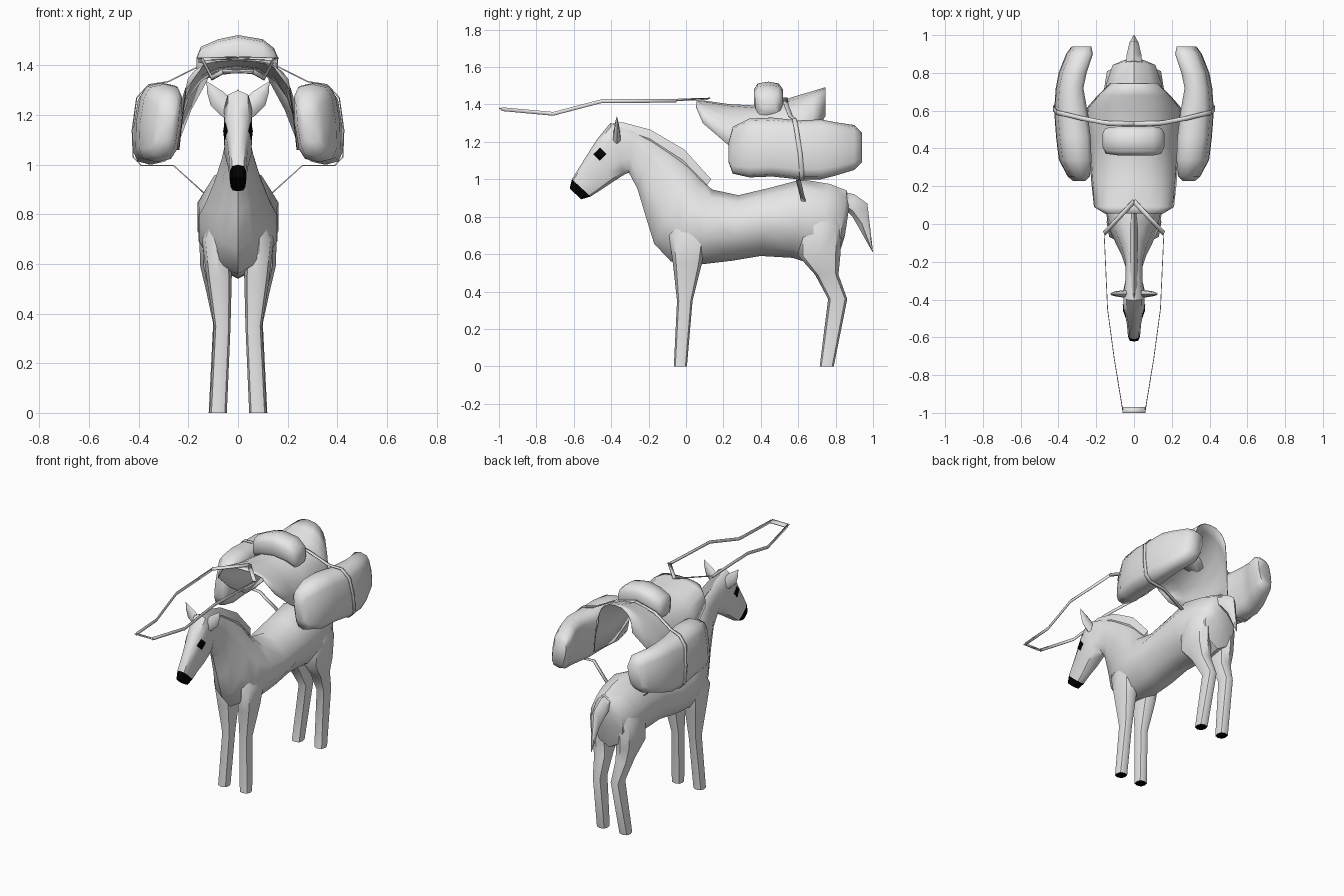
import bpy, bmesh, math
from mathutils import Vector as V


def material(name, value):
    m = bpy.data.materials.new(name)
    m.diffuse_color = (value, value, value, 1)
    return m


GREY = material("light_grey", 0.8)
BLACK = material("black", 0.0)


def finish(name, bm, mirror=False, thickness=0, angle=50):
    bmesh.ops.recalc_face_normals(bm, faces=bm.faces)
    me = bpy.data.meshes.new(name)
    bm.to_mesh(me)
    bm.free()
    me.materials.append(GREY)
    me.materials.append(BLACK)
    me.shade_smooth()
    me.set_sharp_from_angle(angle=math.radians(angle))
    ob = bpy.data.objects.new(name, me)
    bpy.context.collection.objects.link(ob)
    if thickness:
        mod = ob.modifiers.new("thickness", 'SOLIDIFY')
        mod.thickness = thickness
        mod.offset = 0
    if mirror:
        ob.modifiers.new("mirror", 'MIRROR').use_mirror_merge = False
    return ob


def power(v, e):
    return math.copysign(abs(v) ** e, v)


def ring(a, b, side, e=0.85, n=10):
    """Rounded section spanning points a to b, with half width vector side."""
    a, b, side = V(a), V(b), V(side)
    mid, up = (a + b) / 2, (a - b) / 2
    angles = [2 * math.pi * i / n + math.pi / 2 for i in range(n)]
    return [mid + up * power(math.sin(t), e) + side * power(math.cos(t), e) for t in angles]


def loft(name, rings, closed=True, paint=None, **kw):
    bm = bmesh.new()
    rows = [[bm.verts.new(p) for p in r] for r in rings]
    n = len(rows[0])
    for r, s in zip(rows, rows[1:]):
        for i in range(n if closed else n - 1):
            j = (i + 1) % n
            bm.faces.new((r[i], r[j], s[j], s[i]))
    if closed:
        bm.faces.new(rows[0])
        bm.faces.new(rows[-1])
    if paint:
        for f in bm.faces:
            f.material_index = int(paint(f.calc_center_median()))
    return finish(name, bm, **kw)


def ribbon(name, points, width, **kw):
    """Flat band along points, widened along the width vector."""
    w = V(width) / 2
    return loft(name, [[V(p) - w, V(p) + w] for p in points], closed=False, **kw)


def spine(rows, e=0.85, n=10):
    """Sections from (top y, top z, bottom y, bottom z, half width)."""
    return [ring((0, a, b), (0, c, d), (w, 0, 0), e, n) for a, b, c, d, w in rows]


# Body, neck and head in one skin, with a dark muzzle
trunk = spine([
    (.875, .87, .85, .70, .06), (.86, .94, .81, .57, .12),
    (.77, .975, .69, .54, .155), (.62, 1.0, .57, .58, .172),
    (.45, .955, .40, .59, .165), (.28, .915, .25, .565, .168),
    (.14, .945, .08, .545, .165), (.08, 1.0, -.08, .56, .14)], 1.1)
neck = spine([
    (.02, 1.07, -.17, .655, .10), (-.07, 1.14, -.215, .80, .068),
    (-.17, 1.21, -.26, .95, .046), (-.28, 1.27, -.305, 1.035, .046)], .95)
head = spine([
    (-.405, 1.30, -.33, 1.025, .058), (-.475, 1.215, -.40, .98, .056),
    (-.545, 1.105, -.46, .94, .040), (-.61, 1.0, -.51, .908, .034),
    (-.622, .95, -.56, .893, .03)], .65)
body = loft("body", trunk + neck + head,
            paint=lambda c: c.y < -.5 and c.z < 1.0 - .9 * (c.y + .61))

# Mane and tail
loft("mane", spine([
    (-.39, 1.30, -.37, 1.24, .012), (-.34, 1.305, -.31, 1.22, .02),
    (-.19, 1.265, -.20, 1.17, .02), (-.01, 1.16, -.03, 1.05, .02),
    (.135, 1.0, .09, .94, .012)], 1, 4), angle=30)
loft("tail", spine([
    (.85, .93, .85, .84, .05), (.90, .92, .89, .80, .045),
    (.97, .87, .93, .73, .028), (1.0, .61, .995, .615, .003)], 1, 6))


# Legs: rows of (z, back y, front y, inner x, outer x), with dark soles
def leg(name, rows):
    rings = [ring(((i + o) / 2, y1, z), ((i + o) / 2, y0, z), ((o - i) / 2, 0, 0), .75, 8)
             for z, y0, y1, i, o in rows]
    loft(name, rings, mirror=True, paint=lambda c: c.z < .01)


leg("front_leg", [
    (0, -.065, .005, .045, .115), (.35, -.048, .035, .03, .097),
    (.55, -.07, .085, .025, .128), (.70, -.09, .11, .03, .145),
    (.86, -.02, .09, .03, .08)])
leg("hind_leg", [
    (0, .715, .79, .048, .118), (.36, .76, .862, .032, .10),
    (.49, .69, .815, .03, .128), (.59, .60, .825, .03, .152),
    (.75, .60, .835, .03, .158), (.90, .66, .78, .03, .10)])

# Ears pointing outward
loft("ear", [ring((x - r, -.37, z + r), (x + r, -.37, z - r), (0, d, 0), 1, 6)
             for x, z, r, d in [(.035, 1.215, .025, .024), (.083, 1.265, .027, .016),
                                (.110, 1.303, .014, .009), (.126, 1.335, .001, .001)]],
     mirror=True)

# Eyes: diamond plates laid onto the head
bpy.context.view_layer.update()
bm = bmesh.new()


def on_head(y, z):
    hit, p, nrm, _ = body.ray_cast(V((1, y, z)), V((-1, 0, 0)))
    return bm.verts.new((p.x + .003 if hit else .05, y, z))


centre = on_head(-.46, 1.135)
corners = [on_head(-.46 + a, 1.135 + b) for a, b in ((.034, 0), (0, .034), (-.034, 0), (0, -.034))]
for i in range(4):
    bm.faces.new((centre, corners[i], corners[(i + 1) % 4])).material_index = 1
finish("eye", bm, mirror=True, thickness=.004)

# Arched blanket: rows of (y, crown z, half width, edge z)
arch = []
for y, top, w, edge in [(.055, 1.42, .15, 1.385), (.09, 1.42, .21, 1.30),
                        (.23, 1.40, .225, 1.18), (.42, 1.39, .238, 1.06),
                        (.61, 1.45, .252, 1.06), (.68, 1.47, .19, 1.22),
                        (.745, 1.49, .125, 1.34)]:
    angles = [math.pi * (i / 10 - .5) for i in range(11)]
    arch.append([V((w * power(math.sin(t), .85), y,
                    edge + (top - edge) * power(max(math.cos(t), 0), .85))) for t in angles])
loft("blanket", arch, closed=False, thickness=.004)

# Side bags: rows of (y, inner x, outer x, low z, high z)
loft("side_bag", [
    ring(((i + o) / 2 - .015, y, z1), ((i + o) / 2 + .015, y, z0), ((o - i) / 2, 0, 0), .6, 12)
    for y, i, o, z0, z1 in [
        (.228, .265, .315, 1.09, 1.20), (.25, .24, .345, 1.03, 1.28),
        (.34, .228, .395, 1.01, 1.325), (.46, .232, .41, 1.015, 1.33),
        (.60, .25, .42, 1.0, 1.315), (.72, .272, .41, 1.0, 1.32),
        (.80, .255, .395, 1.02, 1.305), (.90, .222, .355, 1.05, 1.29),
        (.94, .232, .325, 1.09, 1.25)]], mirror=True, angle=60)

# Rolled pack on top: rows of (x, front y, back y, low z, high z)
loft("top_pack", [
    ring((x, (y0 + y1) / 2, z1), (x, (y0 + y1) / 2, z0), (0, (y1 - y0) / 2, 0), .65, 10)
    for x, y0, y1, z0, z1 in [
        (-.168, .41, .48, 1.36, 1.43), (-.15, .37, .51, 1.34, 1.475),
        (-.08, .36, .52, 1.36, 1.505), (0, .36, .52, 1.37, 1.522),
        (.10, .36, .52, 1.36, 1.505), (.145, .37, .51, 1.34, 1.47),
        (.162, .41, .48, 1.36, 1.43)]], angle=60)

# Strap over the pack, round each bag and down to the flank
ribbon("bag_strap", [
    (0, .53, 1.435), (.15, .535, 1.40), (.28, .56, 1.335), (.36, .58, 1.322),
    (.408, .59, 1.27), (.426, .61, 1.14), (.422, .62, 1.03), (.39, .62, .997),
    (.26, .60, .997), (.125, .63, .875)],
    (0, .024, 0), mirror=True, thickness=.005)

# Reins: flat yoke, upright side bands and the front crossbar
ribbon("rein_yoke", [(0, .12, 1.43), (.158, -.05, 1.425)], (.012, .02, .008),
       mirror=True, thickness=.005)
ribbon("rein_band", [
    (.158, -.05, 1.42), (.14, -.45, 1.418), (.105, -.71, 1.35), (.06, -.985, 1.375)],
    (0, 0, .02), mirror=True, thickness=.004)
ribbon("rein_crossbar", [(-.062, -.985, 1.375), (.062, -.985, 1.375)], (0, .03, -.01),
       thickness=.006)
